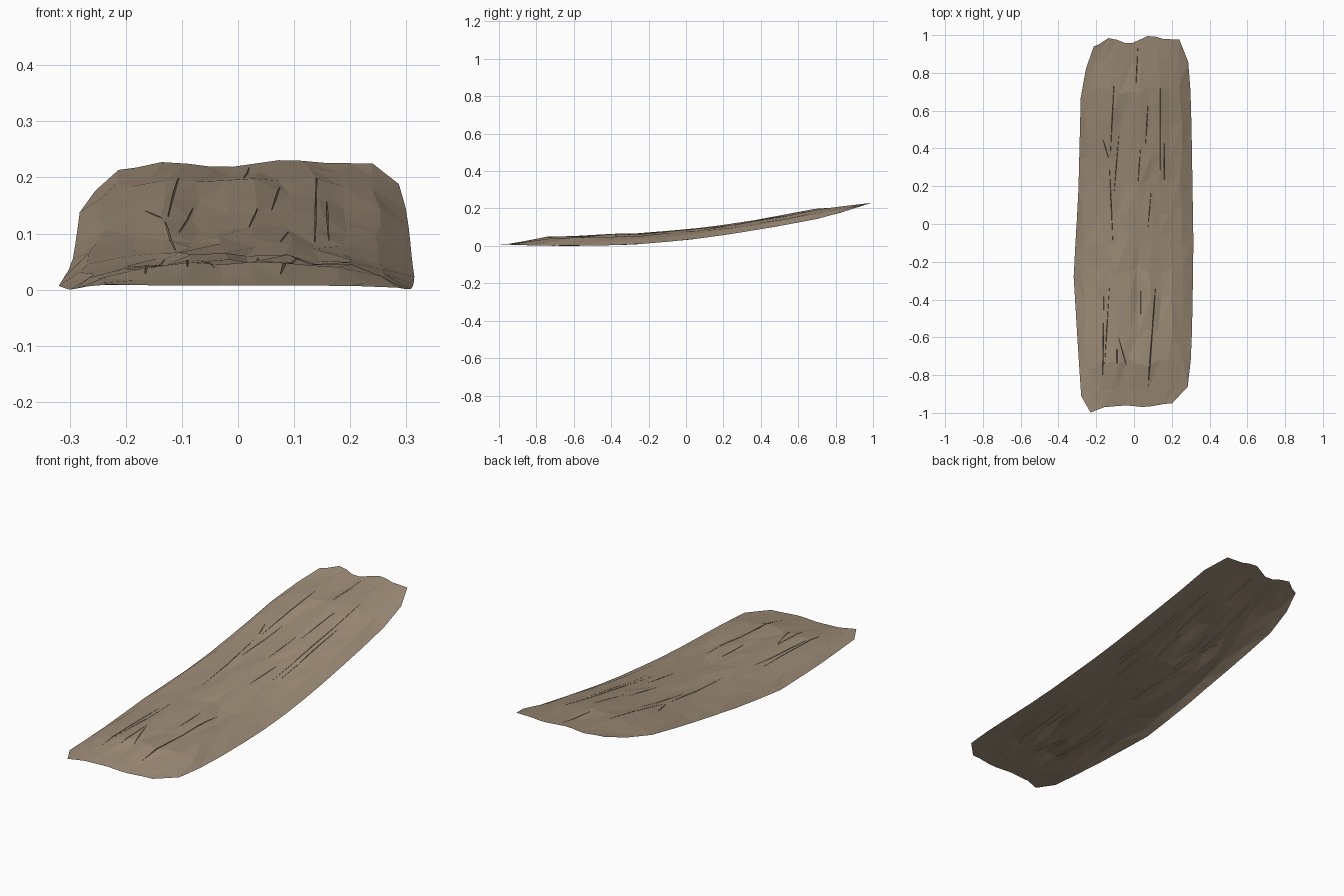
import bpy, bmesh, random, math
from mathutils import Vector
from mathutils.bvhtree import BVHTree

if "Cube" in bpy.data.objects:
    bpy.data.objects.remove(bpy.data.objects["Cube"])

random.seed(7)

def interp(t, pts):
    if t <= pts[0][0]:
        return pts[0][1]
    for (a, p), (b, q) in zip(pts, pts[1:]):
        if t <= b:
            return p + (q - p) * (t - a) / (b - a)
    return pts[-1][1]

# outline: side edges along y, ragged ends across x, height of the rim along y
LEFT = [(-1, -.23), (-.91, -.28), (-.6, -.30), (-.27, -.32), (.15, -.295), (.75, -.28), (.94, -.213)]
RIGHT = [(-.95, .2), (-.9, .28), (-.68, .305), (-.13, .315), (.5, .305), (.84, .295), (.975, .24)]
NEAR = [(-.23, -1), (-.15, -.97), (-.03, -.96), (.08, -.97), (.2, -.95)]
FAR = [(-.213, .94), (-.14, .99), (-.04, .95), (.07, 1), (.14, .98), (.24, .975)]
RIM = [(-1, .013), (-.9, .008), (-.65, .003), (-.3, .009), (0, .034), (.25, .068),
       (.5, .11), (.75, .157), (.94, .217), (1, .236)]
ROWS = [0, .045, .12, .2, .29, .37, .45, .53, .61, .69, .77, .86, .94, 1]
COLS = [-1, -.86, -.66, -.46, -.28, -.1, .08, .26, .44, .62, .82, 1]
# each grain line waves slowly along the plank
PHASE = {u: random.uniform(0, 6.3) for u in COLS}

def place(u, v):
    """x, y and the upper and lower heights of one grid point"""
    edge = abs(u) == 1 or v in (0, 1)
    k = (u + 1) / 2
    xe = -.225 + .45 * k
    y0, y1 = interp(xe, NEAR), interp(xe, FAR)
    y = y0 + (y1 - y0) * v
    if not edge:
        y += random.uniform(-.03, .03) * min(1, v * 5, (1 - v) * 5)
    x0, x1 = interp(y, LEFT), interp(y, RIGHT)
    if v in (0, 1):
        x0, x1 = (-.23, .2) if v == 0 else (-.213, .24)
    x = x0 + (x1 - x0) * k + (0 if edge else random.uniform(-.012, .012))
    z = interp(y, RIM)
    arch = 0 if edge else (1 - u * u) ** .6 * min(1, min(v, 1 - v) / .13)
    grain = math.sin(y * 4 + PHASE[u]) * .004
    hi = z + arch * (.053 + grain + random.uniform(-.005, .006))
    lo = z + arch * (.031 + grain + random.uniform(-.007, .006))
    return x, y, hi, lo, edge

# curled bark slab: upper and lower sheets that meet at the rim
bm = bmesh.new()
top, low = [], []
for v in ROWS:
    row_t, row_l = [], []
    for u in COLS:
        x, y, hi, lo, edge = place(u, v)
        t = bm.verts.new((x, y, hi))
        row_t.append(t)
        row_l.append(t if edge else bm.verts.new((x, y, lo)))
    top.append(row_t)
    low.append(row_l)

for j in range(len(ROWS) - 1):
    for i in range(len(COLS) - 1):
        # corner cells keep the diagonal from the corner, so sheets never share a face
        if j in (0, len(ROWS) - 2) and i in (0, len(COLS) - 2):
            ac = (j == 0) == (i == 0)
        else:
            ac = random.random() < .5
        for g, step in ((top, 1), (low, -1)):
            a, b, c, d = g[j][i], g[j][i + 1], g[j + 1][i + 1], g[j + 1][i]
            for t in ([(a, b, c), (a, c, d)] if ac else [(a, b, d), (b, c, d)]):
                bm.faces.new(t[::step])
tree = BVHTree.FromBMesh(bm)

def make_object(name, b):
    me = bpy.data.meshes.new(name)
    b.to_mesh(me)
    b.free()
    ob = bpy.data.objects.new(name, me)
    bpy.context.collection.objects.link(ob)
    return ob

slab = make_object("bark_slab", bm)
mat = bpy.data.materials.new("weathered brown")
mat.diffuse_color = (.34, .262, .186, 1)
mat.use_nodes = True
mat.node_tree.nodes["Principled BSDF"].inputs["Base Color"].default_value = mat.diffuse_color
slab.data.materials.append(mat)

# long grain cracks: x1, y1, x2, y2
CRACKS = [(-.165, -.82, -.16, -.38), (-.155, -.74, -.13, -.33),
          (-.09, -.78, -.09, -.58), (-.04, -.75, -.082, -.6),
          (.035, -.5, .035, -.33), (.075, -.86, .115, -.32),
          (-.11, -.13, -.13, .31), (-.135, .35, -.165, .45),
          (-.125, .36, -.105, .76), (-.105, .17, -.08, .47),
          (.02, .2, .035, .41), (.01, .72, .02, .93),
          (.06, .4, .075, .65), (.075, -.02, .09, .17),
          (.137, .06, .14, .76), (.162, .1, .158, .55)]

def surface(x, y, side):
    hit = tree.ray_cast(Vector((x, y, side)), Vector((0, 0, -side)))[0]
    return hit.z if hit else interp(y, RIM)

# side 1 cuts from above, side -1 from below
for side in (1, -1):
    for x1, y1, x2, y2 in CRACKS:
        w = .007 if side == 1 else .01
        off = 0 if side == 1 else .02
        b = bmesh.new()
        pts = [(x + off, y, surface(x + off, y, side) + side * dz)
               for x, y in ((x1, y1), (x2, y2)) for dz in (.04, -.003)]
        mx, my = (x1 + x2) / 2 + off, (y1 + y2) / 2
        mz = surface(mx, my, side)
        pts += [(mx - w, my, mz + side * .04), (mx + w, my, mz + side * .04),
                (mx, my, mz - side * .011)]
        for p in pts:
            b.verts.new(p)
        bmesh.ops.convex_hull(b, input=b.verts[:])
        bmesh.ops.recalc_face_normals(b, faces=b.faces[:])
        cutter = make_object("crack_cutter", b)
        cutter.hide_render = True
        mod = slab.modifiers.new("crack", 'BOOLEAN')
        mod.operation, mod.solver, mod.object = 'DIFFERENCE', 'EXACT', cutter
        bpy.context.view_layer.update()
        ev = slab.evaluated_get(bpy.context.evaluated_depsgraph_get())
        me = bpy.data.meshes.new_from_object(ev)
        slab.modifiers.clear()
        if len(me.polygons) > 300:
            slab.data = me
        bpy.data.objects.remove(cutter)

# one flat material, faceted, resting on the ground
slab.data.materials.clear()
slab.data.materials.append(mat)
base = min(v.co.z for v in slab.data.vertices)
for v in slab.data.vertices:
    v.co.z -= base
for p in slab.data.polygons:
    p.use_smooth = False
    p.material_index = 0
